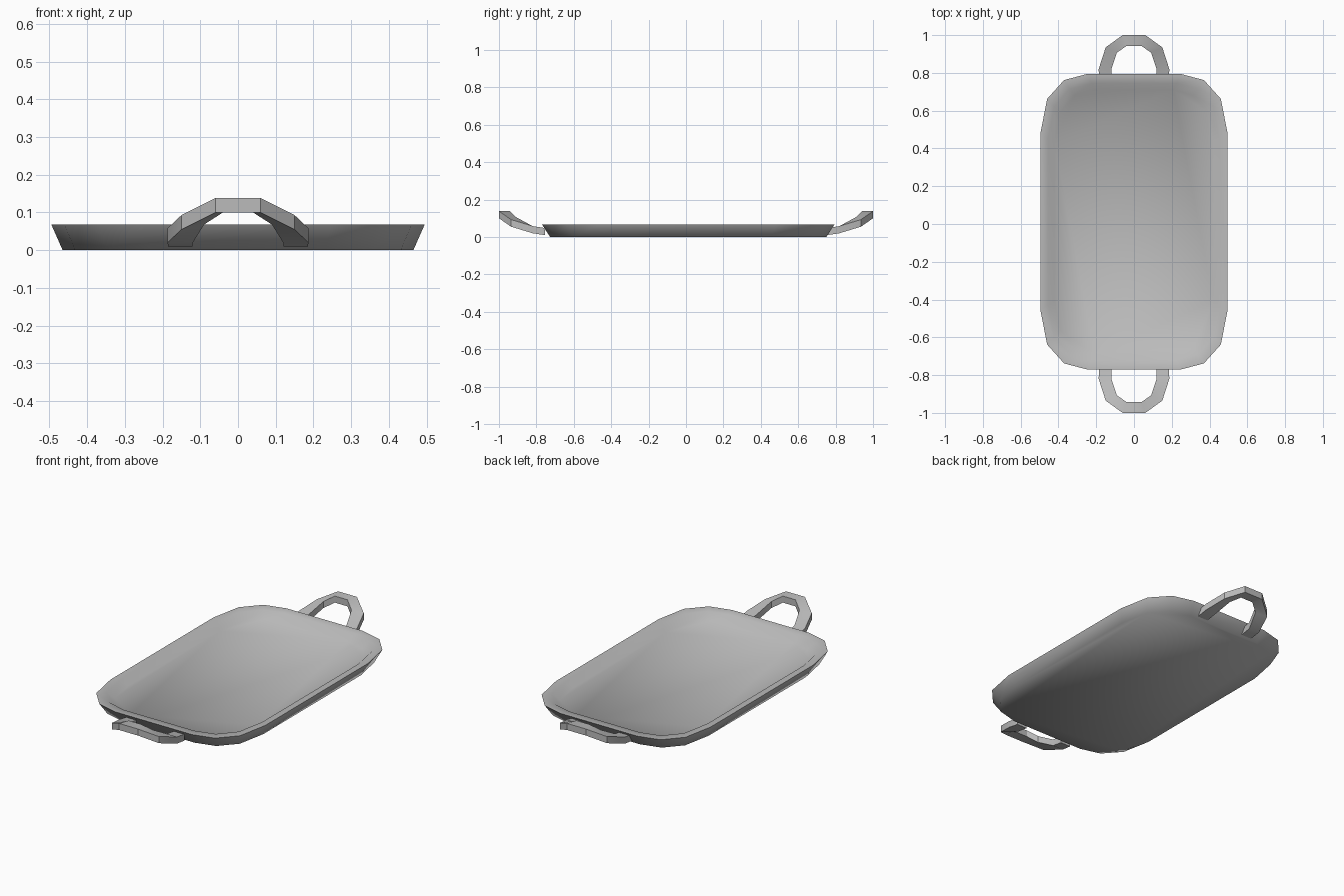
import bpy, bmesh, math

cube = bpy.data.objects.get("Cube")
if cube:
    bpy.data.objects.remove(cube, do_unlink=True)

# Single metal colour
metal = bpy.data.materials.new("grey_metal")
grey = (0.5, 0.5, 0.5, 1)
metal.use_nodes = True
metal.diffuse_color = grey
metal.node_tree.nodes["Principled BSDF"].inputs["Base Color"].default_value = grey


def make_object(name, rings, closed, smooth_angle):
    """Skin a list of equal rings; cap both ends."""
    bm = bmesh.new()
    loops = [[bm.verts.new(p) for p in ring] for ring in rings]
    n = len(rings[0])
    for a, b in zip(loops, loops[1:]):
        for i in range(n):
            j = (i + 1) % n
            bm.faces.new((a[i], a[j], b[j], b[i]))
    bm.faces.new(loops[0])
    bm.faces.new(loops[-1])
    bmesh.ops.recalc_face_normals(bm, faces=bm.faces)
    mesh = bpy.data.meshes.new(name)
    bm.to_mesh(mesh)
    bm.free()
    mesh.materials.append(metal)
    obj = bpy.data.objects.new(name, mesh)
    bpy.context.collection.objects.link(obj)
    bpy.ops.object.select_all(action='DESELECT')
    obj.select_set(True)
    bpy.context.view_layer.objects.active = obj
    bpy.ops.object.shade_smooth_by_angle(angle=math.radians(smooth_angle))
    return obj


# Tray: faceted rounded outline, repeated at several insets and heights
HALF_X, HALF_Y, MID_Y = 0.495, 0.783, 0.012
corner = [(HALF_X, 0.47), (0.46, 0.65), (0.37, 0.75), (0.245, HALF_Y)]
outline = (corner + [(-x, y) for x, y in reversed(corner)]
           + [(-x, -y) for x, y in corner]
           + [(x, -y) for x, y in reversed(corner)])


def tray_ring(inset_x, inset_y, z):
    sx, sy = 1 - inset_x / HALF_X, 1 - inset_y / HALF_Y
    return [(x * sx, y * sy + MID_Y, z) for x, y in outline]


make_object("tray", [
    tray_ring(0.03, 0.045, 0.0),       # underside
    tray_ring(0.0, 0.0, 0.068),        # outer lip
    tray_ring(0.04, 0.05, 0.066),      # inner lip
    tray_ring(0.075, 0.085, 0.03),     # floor edge
], True, 70)

# Handles: curved flat-sided loops rising away from the tray
# Each station: outer x, y, base z, inner x, y, base z
stations = [(0.185, 0.755, 0.01, 0.12, 0.755, 0.01),
            (0.187, 0.82, 0.02, 0.12, 0.82, 0.02),
            (0.15, 0.935, 0.055, 0.09, 0.908, 0.068),
            (0.06, 1.0, 0.10, 0.04, 0.942, 0.10)]
THICK = 0.038


def handle(name, side):
    rings = []
    path = [(1, s) for s in stations] + [(-1, s) for s in reversed(stations)]
    for m, (ox, oy, oz, ix, iy, iz) in path:
        rings.append([(m * ox, side * oy, oz), (m * ox, side * oy, oz + THICK),
                      (m * ix, side * iy, iz + THICK), (m * ix, side * iy, iz)])
    make_object(name, rings, False, 30)


handle("back_handle", 1)
handle("front_handle", -1)
